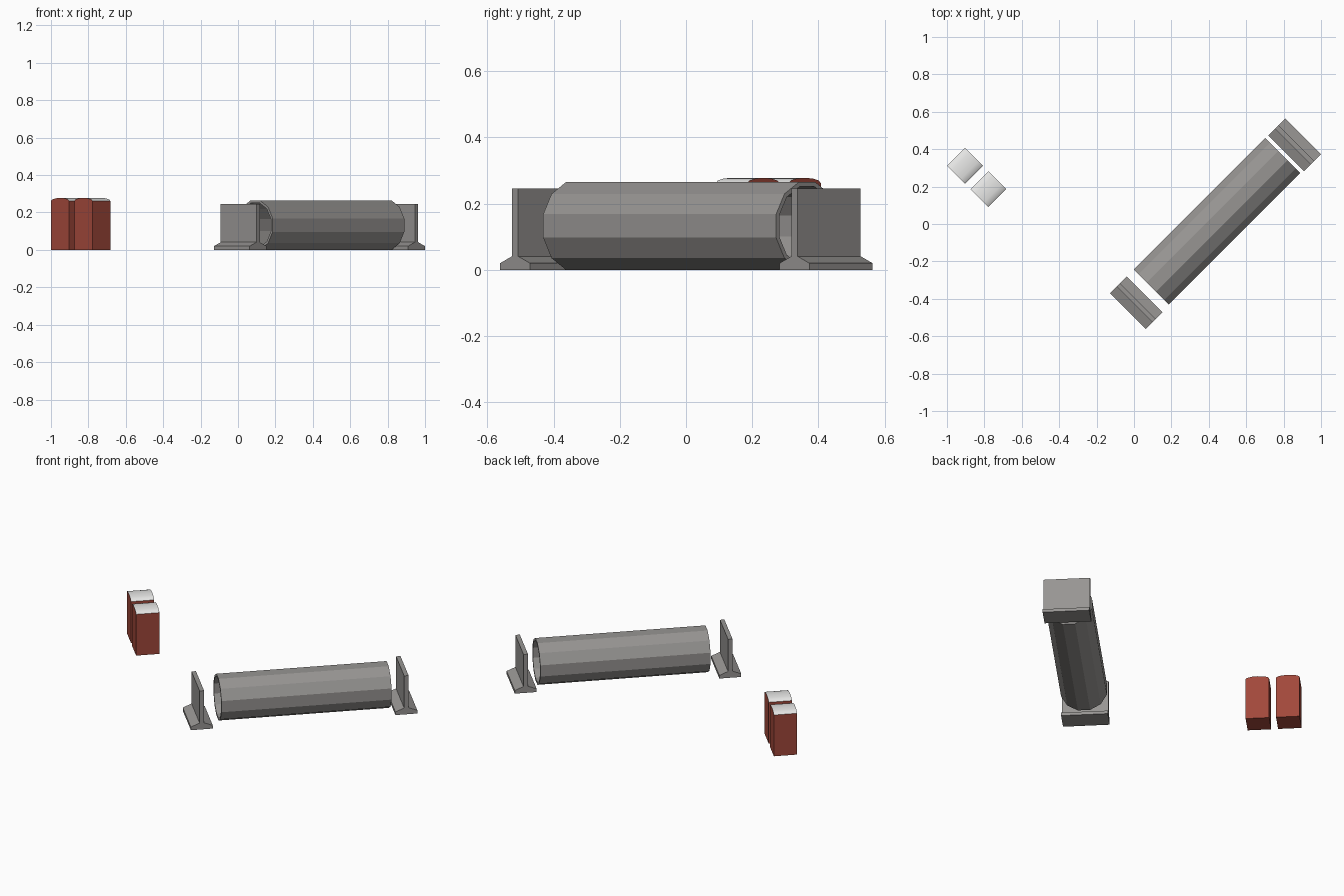
import bpy, bmesh, math
from mathutils import Matrix

if "Cube" in bpy.data.objects:
    bpy.data.objects.remove(bpy.data.objects["Cube"])


def material(name, rgb):
    m = bpy.data.materials.new(name)
    m.diffuse_color = (*rgb, 1)
    m.use_nodes = True
    m.node_tree.nodes["Principled BSDF"].inputs["Base Color"].default_value = m.diffuse_color
    return m


grey = material("concrete grey", (0.31, 0.30, 0.29))
red = material("brick red", (0.36, 0.065, 0.043))
white = material("cap white", (0.80, 0.80, 0.79))


def finish(bm, name, mats, centre, angle):
    bmesh.ops.recalc_face_normals(bm, faces=bm.faces)
    mesh = bpy.data.meshes.new(name)
    bm.to_mesh(mesh)
    bm.free()
    for m in mats:
        mesh.materials.append(m)
    ob = bpy.data.objects.new(name, mesh)
    bpy.context.collection.objects.link(ob)
    ob.matrix_world = Matrix.Translation((*centre, 0)) @ Matrix.Rotation(math.radians(angle), 4, 'Z')
    return ob


def extrude_profile(points, length):
    """Extrude an x-z profile along y, centred on y = 0."""
    bm = bmesh.new()
    face = bm.faces.new([bm.verts.new((x, -length / 2, z)) for x, z in points])
    res = bmesh.ops.extrude_face_region(bm, geom=[face])
    verts = [v for v in res["geom"] if isinstance(v, bmesh.types.BMVert)]
    bmesh.ops.translate(bm, verts=verts, vec=(0, length, 0))
    return bm


# twelve-sided hollow pipe, flat facet on top, lying along local x
SIDES, LENGTH, RADIUS, WALL = 12, 0.995, 0.137, 0.014
bm = bmesh.new()
rings = []
for r, x in ((RADIUS, -LENGTH / 2), (RADIUS, LENGTH / 2),
             (RADIUS - WALL, LENGTH / 2), (RADIUS - WALL, -LENGTH / 2)):
    angles = [math.tau * (i + 0.5) / SIDES for i in range(SIDES)]
    rings.append([bm.verts.new((x, r * math.cos(a), 0.1325 + r * math.sin(a))) for a in angles])
for k in range(4):
    a, b = rings[k], rings[(k + 1) % 4]
    for i in range(SIDES):
        j = (i + 1) % SIDES
        bm.faces.new((a[i], a[j], b[j], b[i]))
finish(bm, "pipe", [grey], (0.444, 0.014), 45)

# barriers: thin wall on a chamfered foot, one at each end of the pipe
half = [(0.064, 0), (0.064, 0.02), (0.013, 0.041), (0.013, 0.245)]
profile = half + [(-x, z) for x, z in reversed(half)]
for name, centre in (("barrier_near", (0.012, -0.421)), ("barrier_far", (0.859, 0.423))):
    finish(extrude_profile(profile, 0.27), name, [grey], centre, 45)

# red boxes with a gently arched white top
W = 0.068
arch = [(W * math.cos(math.pi * i / 6), 0.262 + 0.016 * math.sin(math.pi * i / 6)) for i in range(7)]
box = [(-W, 0), (W, 0)] + arch
for name, centre in (("box_left", (-0.903, 0.311)), ("box_right", (-0.779, 0.186))):
    bm = extrude_profile(box, 2 * W)
    for f in bm.faces:
        f.normal_update()
        if f.calc_center_median().z > 0.25:
            f.material_index = 1
            f.smooth = True
    finish(bm, name, [red, white], centre, -45)
